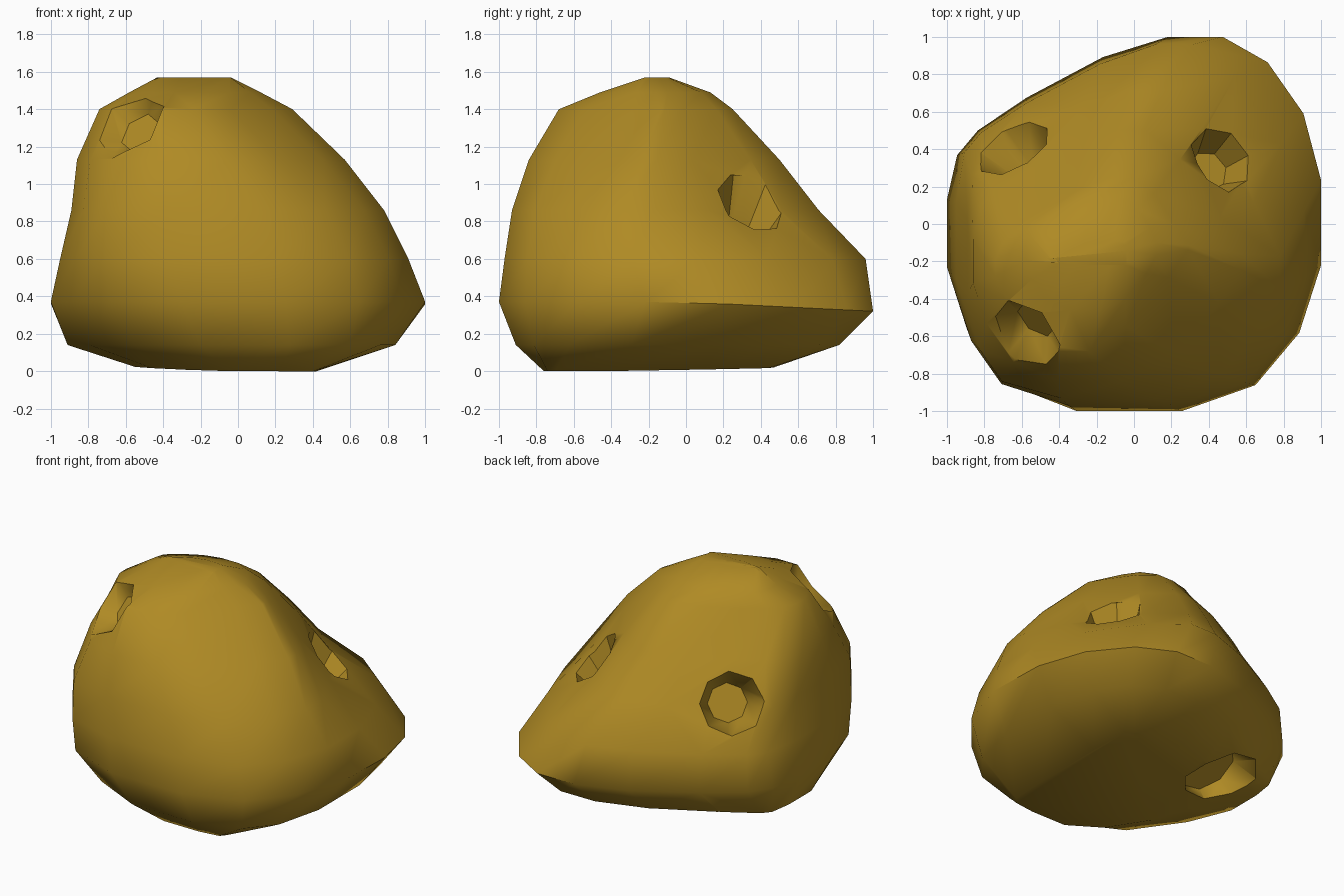
import bpy, bmesh, math
from mathutils import Vector, Matrix

if "Cube" in bpy.data.objects:
    bpy.data.objects.remove(bpy.data.objects["Cube"])

# Outward extent of each level in nine compass directions (E NE N NNW NW W SW S SE)
DIRS = [math.radians(a) for a in (0, 35, 90, 118, 140, 180, 215, 270, 320)]
LEVELS = {
    0.01: (.42, .55, .47, .48, .56, .55, .59, .76, .76),
    0.14: (.84, .92, .82, .72, .87, .91, .88, .91, .98),
    0.37: (1.0, 1.08, 1.0, .865, .96, 1.0, 1.05, 1.0, 1.05),
    0.60: (.91, .89, .96, .84, .94, .95, 1.07, .97, 1.0),
    0.86: (.78, .59, .71, .68, .83, .89, 1.06, .93, .875),
    1.13: (.57, .40, .50, .52, .68, .86, .95, .84, .62),
    1.40: (.29, .18, .25, .30, .47, .74, .79, .68, .32),
    1.49: (.12, .06, .13, .25, .40, .58, .61, .46, .22),
    1.57: (-.04, -.10, -.09, .03, .19, .43, .45, .22, .11),
}


def ring(z, ext):
    """Polygon bounded by the extents, with its corners cut off."""
    n, corners = len(ext), []
    for i in range(n):
        a, b, h, k = DIRS[i], DIRS[(i + 1) % n], ext[i], ext[(i + 1) % n]
        s = math.sin(b - a)
        corners.append(Vector(((h * math.sin(b) - k * math.sin(a)) / s,
                               (k * math.cos(a) - h * math.cos(b)) / s, z)))
    pts = []
    for i in range(n):
        p, q = corners[i - 1], corners[i]
        pts += [p.lerp(q, .25), p.lerp(q, .75)]
    if z == 0.37:  # the widest edge dips towards the back
        for p in pts:
            p.z -= .05 * max(p.y, 0)
    return pts


def make_object(name, bm):
    bmesh.ops.recalc_face_normals(bm, faces=bm.faces)
    me = bpy.data.meshes.new(name)
    bm.to_mesh(me)
    bm.free()
    ob = bpy.data.objects.new(name, me)
    bpy.context.collection.objects.link(ob)
    return ob


# Lumpy body: skin the stacked rings
bm = bmesh.new()
rings = [[bm.verts.new(p) for p in ring(z, e)] for z, e in LEVELS.items()]
for lo, hi in zip(rings, rings[1:]):
    for i in range(len(lo)):
        bm.faces.new((lo[i - 1], lo[i], hi[i], hi[i - 1]))
bm.faces.new(rings[0][::-1])
bm.faces.new(rings[-1])
# Underside: lowest along the right, rising slightly to the back and left
for v in rings[0]:
    v.co.z = max(0, .02 * (v.co.y - v.co.x) + .015)
body = make_object("lump_body", bm)

mat = bpy.data.materials.new("ochre")
mat.diffuse_color = (0.43, 0.255, 0.018, 1)
mat.use_nodes = True
mat.node_tree.nodes["Principled BSDF"].inputs["Base Color"].default_value = mat.diffuse_color
body.data.materials.append(mat)
bpy.context.view_layer.update()

# Tapered pits: near point, facing, sides, rim radius, floor radius, depth
PITS = [
    ((-.56, -.57, 1.32), (-.5, -.6, .5), 6, .245, .12, .13),
    ((.49, .36, .88), (.36, .30, .88), 7, .185, .11, .22),
    ((-.65, .43, .91), (-.58, .68, .42), 8, .21, .13, .22),
    ((-.50, .28, .03), (-.25, .50, -.85), 8, .25, .20, .17),
]
cutters = []
for point, facing, sides, rim, floor, depth in PITS:
    loc = body.closest_point_on_mesh(Vector(point))[1]
    nor = Vector(facing).normalized()
    out = 0.10
    top = rim + (rim - floor) * out / depth
    bm = bmesh.new()
    mx = (Matrix.Translation(loc + nor * (out - depth) / 2)
          @ nor.to_track_quat('Z', 'Y').to_matrix().to_4x4())
    bmesh.ops.create_cone(bm, cap_ends=True, segments=sides, radius1=floor,
                          radius2=top, depth=out + depth, matrix=mx)
    cut = make_object("pit_cutter", bm)
    cut.hide_render = True
    cutters.append(cut)

bpy.context.view_layer.objects.active = body
body.select_set(True)
for cut in cutters:
    mod = body.modifiers.new("pit", 'BOOLEAN')
    mod.operation = 'DIFFERENCE'
    mod.solver = 'EXACT'
    mod.object = cut
    bpy.ops.object.modifier_apply(modifier=mod.name)
    bpy.data.objects.remove(cut)

bpy.ops.object.shade_smooth_by_angle(angle=math.radians(48))
